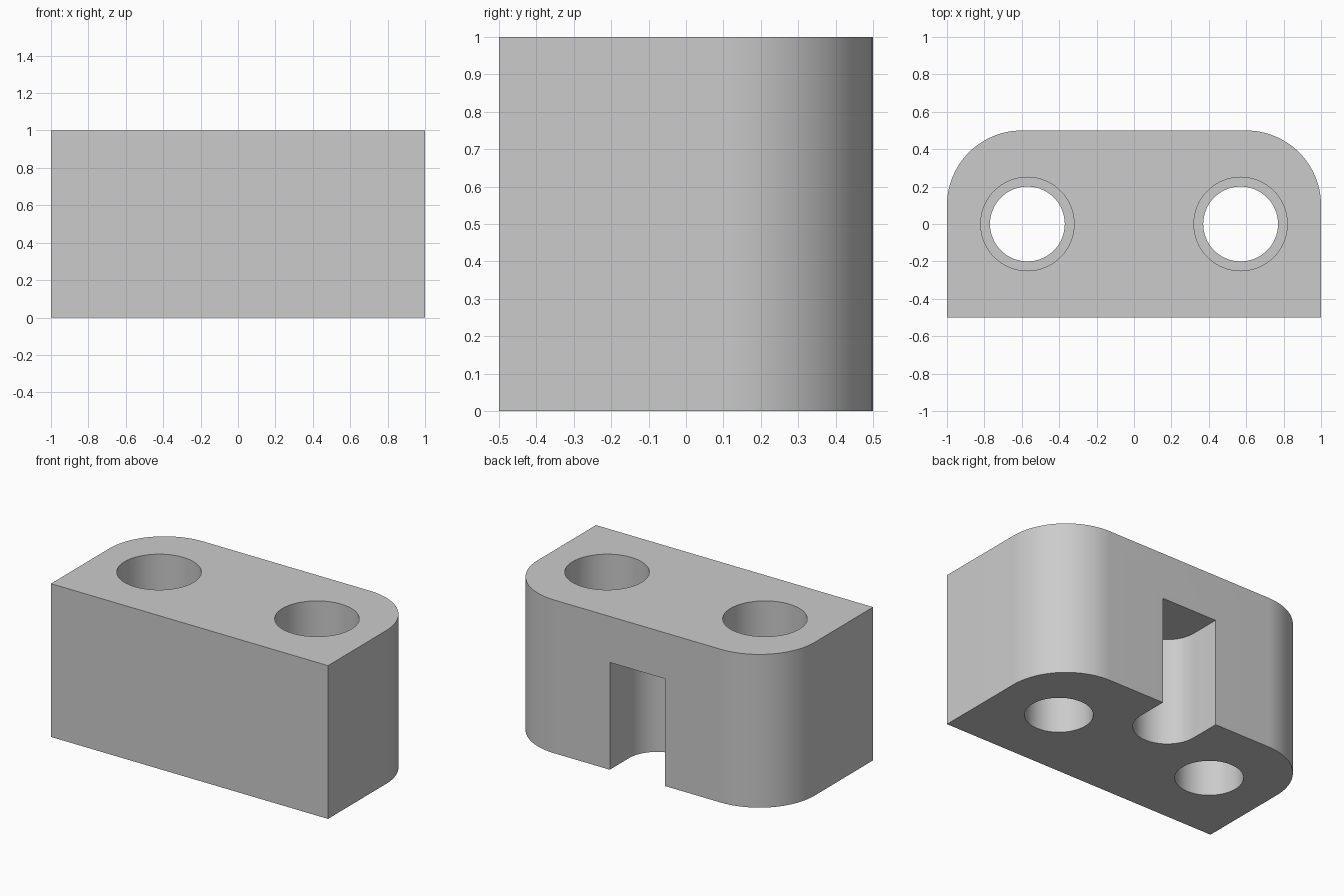
import bpy
import bmesh
from math import cos, sin, pi, radians

WIDTH, DEPTH, HEIGHT = 2.0, 1.0, 1.0
CORNER = 0.4           # radius of the two rear corners
HOLE_X = 0.57
BORE, COUNTERBORE = 0.2, 0.25
STEP_Z = 0.5           # floor of the counterbores
SLOT_R, SLOT_Y, SLOT_TOP = 0.2, 0.3, 0.7
OVER = 0.1             # how far cutters reach past the block

if "Cube" in bpy.data.objects:
    bpy.data.objects.remove(bpy.data.objects["Cube"])

grey = bpy.data.materials.new("light grey")
grey.use_nodes = True
colour = (0.6, 0.6, 0.6, 1)
grey.diffuse_color = colour
grey.node_tree.nodes["Principled BSDF"].inputs["Base Color"].default_value = colour


def arc(cx, cy, r, start, end, steps):
    angles = [radians(start + (end - start) * i / steps) for i in range(steps + 1)]
    return [(cx + r * cos(a), cy + r * sin(a)) for a in angles]


def prism(name, outline, z0, z1):
    """Extrude a counter-clockwise outline from z0 to z1."""
    bm = bmesh.new()
    face = bm.faces.new([bm.verts.new((x, y, z0)) for x, y in outline])
    top = bmesh.ops.extrude_face_region(bm, geom=[face])["geom"]
    bmesh.ops.translate(bm, vec=(0, 0, z1 - z0),
                        verts=[v for v in top if isinstance(v, bmesh.types.BMVert)])
    bmesh.ops.recalc_face_normals(bm, faces=bm.faces)
    mesh = bpy.data.meshes.new(name)
    bm.to_mesh(mesh)
    bm.free()
    mesh.materials.append(grey)
    obj = bpy.data.objects.new(name, mesh)
    bpy.context.collection.objects.link(obj)
    return obj


def cylinder(name, x, r, z0, z1):
    return prism(name, arc(x, 0, r, 0, 360, 64)[:-1], z0, z1)


# Block with square front corners and rounded rear corners
hx, hy = WIDTH / 2, DEPTH / 2
outline = [(-hx, -hy), (hx, -hy)]
outline += arc(hx - CORNER, hy - CORNER, CORNER, 0, 90, 24)
outline += arc(CORNER - hx, hy - CORNER, CORNER, 90, 180, 24)
block = prism("block", outline, 0, HEIGHT)

# Stepped bolt holes
cutters = []
for side, x in (("left", HOLE_X), ("right", -HOLE_X)):
    cutters.append(cylinder(side + "_bore_cutter", x, BORE, -OVER, HEIGHT + OVER))
    cutters.append(cylinder(side + "_counterbore_cutter", x, COUNTERBORE, STEP_Z, HEIGHT + OVER))

# Round-ended slot, open to the rear and the underside
slot = arc(0, SLOT_Y, SLOT_R, 180, 360, 32)
slot += [(SLOT_R, hy + OVER), (-SLOT_R, hy + OVER)]
cutters.append(prism("slot_cutter", slot, -OVER, SLOT_TOP))

# Cut the block, then discard the cutters
bpy.ops.object.select_all(action="DESELECT")
block.select_set(True)
bpy.context.view_layer.objects.active = block
for cutter in cutters:
    cutter.hide_render = True
    mod = block.modifiers.new(cutter.name, "BOOLEAN")
    mod.operation = "DIFFERENCE"
    mod.solver = "EXACT"
    mod.object = cutter
    bpy.ops.object.modifier_apply(modifier=mod.name)
    bpy.data.objects.remove(cutter)

bpy.ops.object.shade_smooth_by_angle(angle=radians(30))
